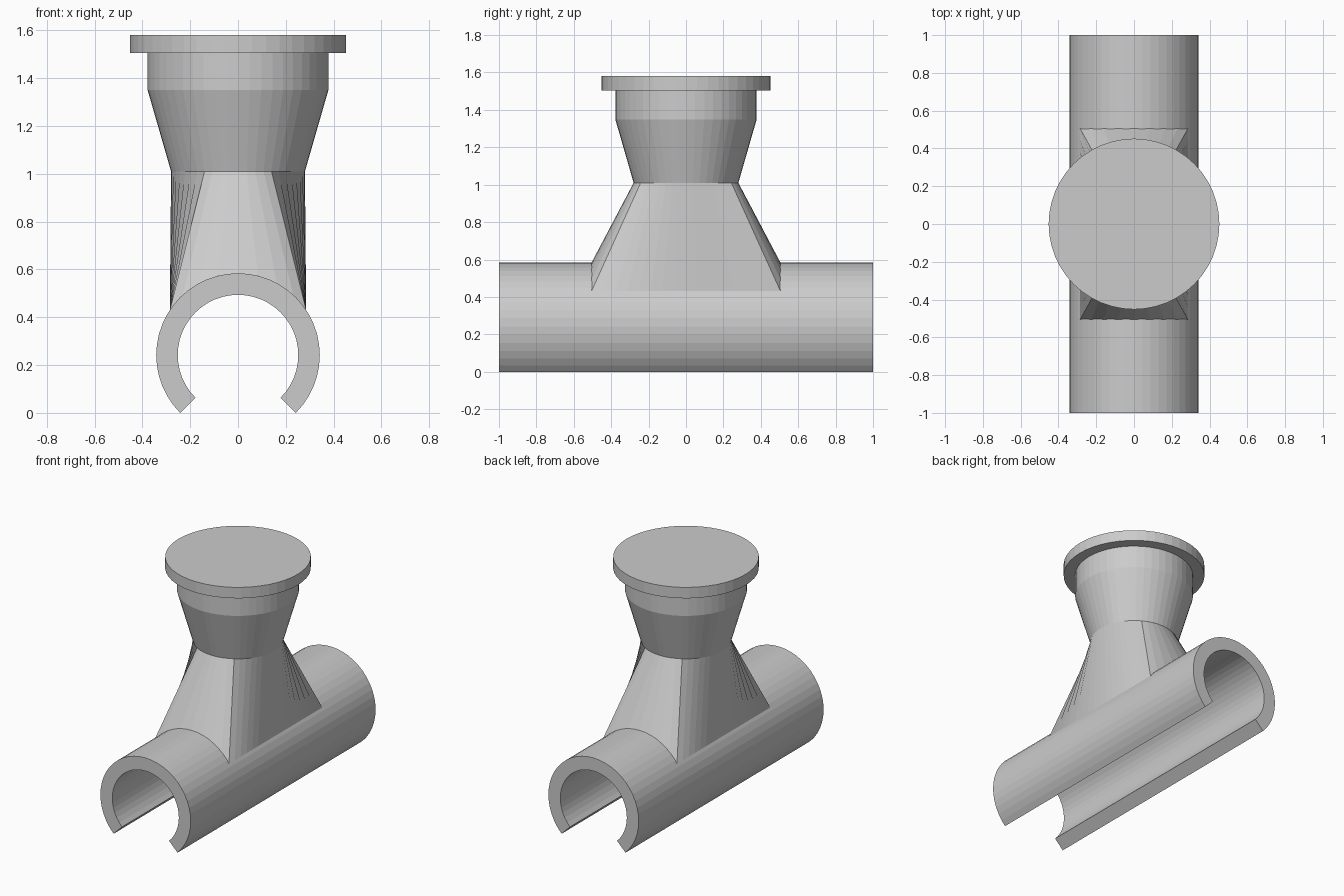
import bpy, bmesh
from math import sin, cos, pi, radians, asin

if "Cube" in bpy.data.objects:
    bpy.data.objects.remove(bpy.data.objects["Cube"])

grey = bpy.data.materials.new("plain grey")
grey.diffuse_color = (0.6, 0.6, 0.6, 1)
grey.use_nodes = True
grey.node_tree.nodes["Principled BSDF"].inputs["Base Color"].default_value = grey.diffuse_color

SIDES = 48
R_OUT, R_IN = 0.342, 0.252
AXIS_Z = R_OUT * sin(pi / 4)          # clip axis height, so the lips rest on z = 0
NECK_R, NECK_Z = 0.28, 1.01
FOOT_X, FOOT_Y = 0.285, 0.505


def loft(name, rings, cap_start=False, cap_end=False):
    """Skin a list of equal-length closed rings of points."""
    bm = bmesh.new()
    vs = [[bm.verts.new(p) for p in ring] for ring in rings]
    for a, b in zip(vs, vs[1:]):
        n = len(a)
        for i in range(n):
            j = (i + 1) % n
            bm.faces.new((a[i], a[j], b[j], b[i]))
    if cap_start:
        bm.faces.new(vs[0][::-1])
    if cap_end:
        bm.faces.new(vs[-1])
    bmesh.ops.recalc_face_normals(bm, faces=bm.faces[:])
    me = bpy.data.meshes.new(name)
    bm.to_mesh(me)
    bm.free()
    me.materials.append(grey)
    ob = bpy.data.objects.new(name, me)
    bpy.context.collection.objects.link(ob)
    return ob


def circle(r, z):
    return [(r * cos(2 * pi * i / SIDES), r * sin(2 * pi * i / SIDES), z)
            for i in range(SIDES)]


def foot_point(deg):
    """Point of the saddle outline on the clip, for a direction around z."""
    if deg > 180:
        x, y, z = foot_point(360 - deg)
        return x, -y, z
    if 60 <= deg <= 120:              # curved end, following the tube
        a = (90 - deg) / 30 * asin(FOOT_X / R_OUT)
        return R_OUT * sin(a), FOOT_Y, AXIS_Z + R_OUT * cos(a)
    side = 1 if deg < 60 else -1      # straight side along the tube
    along = deg if deg < 60 else 180 - deg
    z = AXIS_Z + (R_OUT ** 2 - FOOT_X ** 2) ** 0.5
    return side * FOOT_X, along / 60 * FOOT_Y, z


# C-shaped clip tube, open at the bottom
clip_rings = []
for i in range(37):
    a = radians(-45 + 270 * i / 36)
    clip_rings.append([(r * cos(a), y, AXIS_Z + r * sin(a))
                       for r, y in ((R_OUT, -1), (R_OUT, 1), (R_IN, 1), (R_IN, -1))])
loft("clip_tube", clip_rings, True, True)

# Saddle blending from the tube to the round neck
foot = [foot_point(360 * i / SIDES) for i in range(SIDES)]
loft("saddle", [foot, circle(NECK_R, NECK_Z)])

# Flared neck and top flange
loft("neck", [circle(NECK_R, NECK_Z), circle(0.378, 1.35), circle(0.378, 1.505)])
loft("flange", [circle(0.378, 1.505), circle(0.452, 1.505), circle(0.452, 1.58)],
     cap_end=True)
